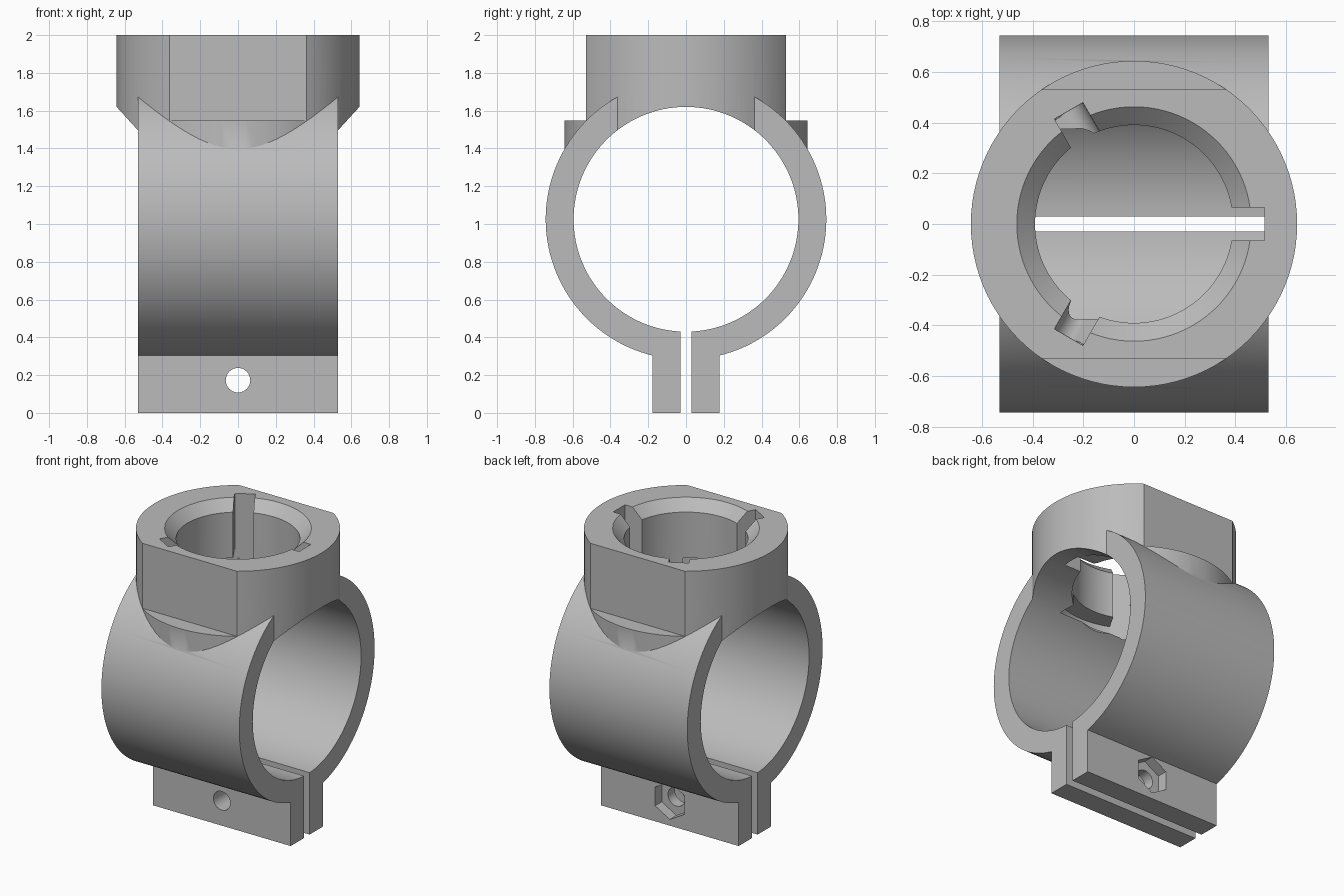
import bpy, bmesh, math
from math import sin, cos, radians, tau
from mathutils import Matrix, Vector

if "Cube" in bpy.data.objects:
    bpy.data.objects.remove(bpy.data.objects["Cube"], do_unlink=True)

# Main dimensions
RING_Z, RING_OUT, RING_IN, HALF_LEN = 1.025, 0.743, 0.595, 0.53
SOCKET_R, BORE_R, MOUTH_R, TOP = 0.643, 0.39, 0.462, 2.0
PIN_Z, PIN_R, SLOT_R = 1.55, 0.065, 0.515
BOLT_Z = 0.173

grey = bpy.data.materials.new("light_grey")
grey.use_nodes = True
colour = (0.5, 0.5, 0.5, 1)
grey.diffuse_color = colour
grey.node_tree.nodes["Principled BSDF"].inputs["Base Color"].default_value = colour


def loft(name, loops):
    """Closed solid through a series of equal point loops."""
    bm = bmesh.new()
    rows = [[bm.verts.new(p) for p in loop] for loop in loops]
    n = len(rows[0])
    for a, b in zip(rows, rows[1:]):
        for i in range(n):
            j = (i + 1) % n
            bm.faces.new((a[i], a[j], b[j], b[i]))
    bm.faces.new(rows[0])
    bm.faces.new(rows[-1])
    bmesh.ops.recalc_face_normals(bm, faces=bm.faces)
    mesh = bpy.data.meshes.new(name)
    bm.to_mesh(mesh)
    bm.free()
    mesh.materials.append(grey)
    obj = bpy.data.objects.new(name, mesh)
    bpy.context.collection.objects.link(obj)
    return obj


def box(name, low, high, turn=0):
    (x0, y0, z0), (x1, y1, z1) = low, high
    rot = Matrix.Rotation(turn, 3, 'Z')
    return loft(name, [[rot @ Vector((x, y, z)) for x, y in
                        ((x0, y0), (x1, y0), (x1, y1), (x0, y1))] for z in (z0, z1)])


def rod(name, stations, axis='Z', centre=(0, 0, 0), sides=96, turn=0):
    """Round solid; stations are (position along axis, radius)."""
    rot = {'X': Matrix.Rotation(tau / 4, 3, 'Y'),
           'Y': Matrix.Rotation(-tau / 4, 3, 'X'),
           'Z': Matrix.Identity(3)}[axis]
    rot = Matrix.Rotation(turn, 3, 'Z') @ rot
    return loft(name, [[rot @ Vector((r * cos(tau * i / sides), r * sin(tau * i / sides), h))
                        + Vector(centre) for i in range(sides)] for h, r in stations])


def arc_channel(name, z0, z1, start, end, steps=20):
    """Curved groove cutter around the socket axis."""
    loops = []
    for i in range(steps + 1):
        a = start + (end - start) * i / steps
        loops.append([(r * cos(a), r * sin(a), z) for r, z in
                      ((0.3, z0), (0.513, z0), (0.513, z1), (0.3, z1))])
    return loft(name, loops)


def combine(body, other, operation):
    other.hide_render = True
    mod = body.modifiers.new(operation.lower(), 'BOOLEAN')
    mod.operation, mod.object, mod.solver = operation, other, 'EXACT'
    bpy.context.view_layer.objects.active = body
    bpy.ops.object.modifier_apply(modifier=mod.name)
    bpy.data.objects.remove(other, do_unlink=True)


# Socket with a flat on the front and back
clamp = rod("pipe_clamp_with_socket", [(1.1, SOCKET_R), (TOP, SOCKET_R)])
for side in (-1, 1):
    y0, y1 = sorted((side * 0.53, side))
    combine(clamp, box("flat", (-1, y0, 1.548), (1, y1, 2.2)), 'DIFFERENCE')

# Ring band and bolt lugs
combine(clamp, rod("band", [(-HALF_LEN, RING_OUT), (HALF_LEN, RING_OUT)], 'X',
                   (0, 0, RING_Z), 128), 'UNION')
combine(clamp, box("lugs", (-HALF_LEN, -0.178, 0), (HALF_LEN, 0.178, 0.6)), 'UNION')

# Pipe opening and clamping slit
combine(clamp, rod("opening", [(-1, RING_IN), (1, RING_IN)], 'X', (0, 0, RING_Z), 128),
        'DIFFERENCE')
combine(clamp, box("slit", (-1, -0.03, -0.2), (1, 0.03, 0.7)), 'DIFFERENCE')

# Socket bore with a chamfered mouth
slope = (MOUTH_R - BORE_R) / 0.07
combine(clamp, rod("bore", [(1.2, BORE_R), (TOP - 0.07, BORE_R),
                            (TOP + 0.05, MOUTH_R + 0.05 * slope)]), 'DIFFERENCE')

# Three pin slots with round floors and turning channels
for k in range(3):
    a = k * tau / 3
    combine(clamp, box("slot", (0.2, -PIN_R, PIN_Z), (SLOT_R, PIN_R, 2.2), a), 'DIFFERENCE')
    combine(clamp, rod("pin", [(0.2, PIN_R - 0.0003), (SLOT_R - 0.001, PIN_R - 0.0003)], 'X',
                       (0, 0, PIN_Z), 32, a), 'DIFFERENCE')
    combine(clamp, arc_channel("channel", PIN_Z - 0.062, PIN_Z + 0.062,
                               a, a + radians(68)), 'DIFFERENCE')

# Bolt hole and hexagonal nut pocket on the back
combine(clamp, rod("bolt_hole", [(-0.5, PIN_R), (0.5, PIN_R)], 'Y', (0, 0, BOLT_Z), 32),
        'DIFFERENCE')
hexagon = loft("nut_pocket", [[(0.13 * sin(tau * i / 6), y, BOLT_Z + 0.13 * cos(tau * i / 6))
                               for i in range(6)] for y in (0.105, 0.3)])
combine(clamp, hexagon, 'DIFFERENCE')

# Smooth curved walls, keep crisp edges
bpy.ops.object.select_all(action='DESELECT')
clamp.select_set(True)
bpy.context.view_layer.objects.active = clamp
bpy.ops.object.shade_smooth_by_angle(angle=radians(30))
